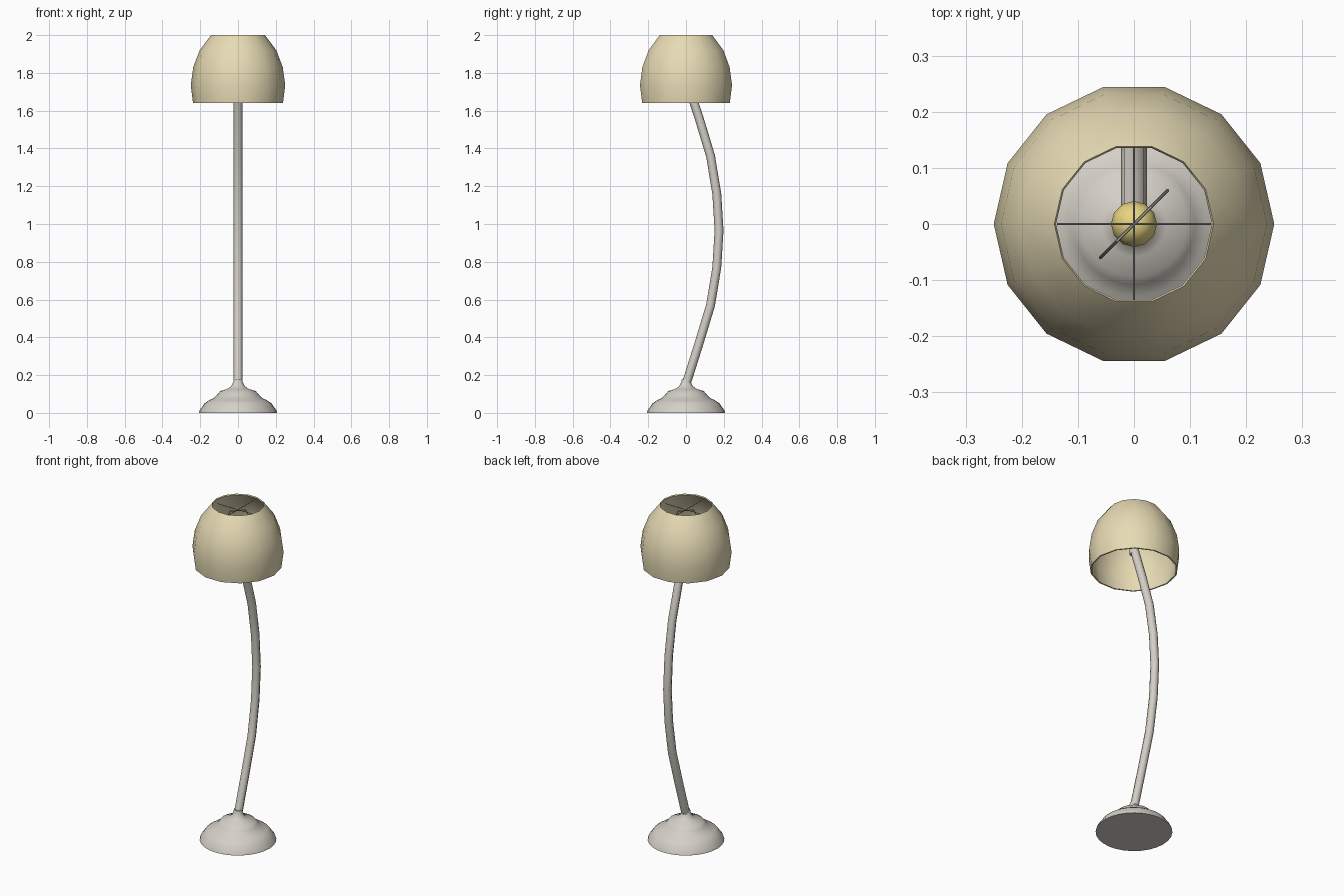
import bpy, math

if "Cube" in bpy.data.objects:
    bpy.data.objects.remove(bpy.data.objects["Cube"])


def material(name, color):
    m = bpy.data.materials.new(name)
    m.diffuse_color = color
    m.use_nodes = True
    m.node_tree.nodes["Principled BSDF"].inputs["Base Color"].default_value = m.diffuse_color
    return m


cream = material("cream_fabric", (0.80, 0.71, 0.46, 1))
stone = material("warm_grey", (0.66, 0.63, 0.57, 1))
gold = material("bulb_yellow", (0.80, 0.66, 0.22, 1))
steel = material("steel", (0.35, 0.35, 0.35, 1))


def finish(ob, mat, angle):
    ob.data.materials.append(mat)
    bpy.ops.object.select_all(action='DESELECT')
    ob.select_set(True)
    bpy.context.view_layer.objects.active = ob
    bpy.ops.object.shade_smooth_by_angle(angle=math.radians(angle))


def lathe(name, profile, mat, sides=14, closed=False, angle=40):
    """Spin (radius, z) points, listed bottom to top on the outside."""
    n = len(profile)
    verts = [(r * math.cos(a), r * math.sin(a), z)
             for r, z in profile
             for a in (2 * math.pi * i / sides for i in range(sides))]
    faces = []
    for j in range(n if closed else n - 1):
        k = (j + 1) % n
        for i in range(sides):
            h = (i + 1) % sides
            faces.append((j * sides + i, j * sides + h, k * sides + h, k * sides + i))
    if not closed:
        faces.append(tuple(reversed(range(sides))))
        faces.append(tuple(range((n - 1) * sides, n * sides)))
    me = bpy.data.meshes.new(name)
    me.from_pydata(verts, [], faces)
    ob = bpy.data.objects.new(name, me)
    bpy.context.collection.objects.link(ob)
    finish(ob, mat, angle)
    return ob


def tube(name, points, radius, mat, resolution=2):
    cu = bpy.data.curves.new(name, 'CURVE')
    cu.dimensions = '3D'
    cu.bevel_depth = radius
    cu.bevel_resolution = resolution
    cu.use_fill_caps = True
    sp = cu.splines.new('POLY')
    sp.points.add(len(points) - 1)
    for p, co in zip(sp.points, points):
        p.co = (*co, 1)
    ob = bpy.data.objects.new(name, cu)
    bpy.context.collection.objects.link(ob)
    bpy.ops.object.select_all(action='DESELECT')
    ob.select_set(True)
    bpy.context.view_layer.objects.active = ob
    bpy.ops.object.convert(target='MESH')
    ob = bpy.context.view_layer.objects.active
    finish(ob, mat, 50)
    return ob


# stepped base
lathe("base", [(0.208, 0), (0.203, 0.015), (0.188, 0.035), (0.178, 0.05), (0.155, 0.066),
               (0.128, 0.078), (0.108, 0.098), (0.094, 0.116), (0.058, 0.126),
               (0.035, 0.142), (0.025, 0.165), (0.022, 0.18)], stone, sides=28)

# bowed pole
tube("pole", [(0, 0.0, 0.15), (0, 0.068, 0.365), (0, 0.13, 0.57), (0, 0.163, 0.77),
              (0, 0.175, 0.965), (0, 0.163, 1.16), (0, 0.13, 1.36), (0, 0.068, 1.565),
              (0, 0.004, 1.76)], 0.0235, stone)

# open shade with a thin wall
outer = [(0.238, 1.64), (0.25, 1.735), (0.237, 1.83), (0.203, 1.92), (0.147, 1.994)]
inner = [(r - 0.008, z) for r, z in reversed(outer)]
lathe("shade", outer + [(0.142, 2.0)] + inner, cream, closed=True)

# socket and bulb
lathe("socket", [(0.024, 1.735), (0.026, 1.75), (0.026, 1.79), (0.02, 1.80)], stone)
lathe("bulb", [(0.018, 1.79), (0.022, 1.82), (0.037, 1.85), (0.041, 1.873),
               (0.034, 1.897), (0.015, 1.912)], gold, sides=12)

# diagonal harp around the bulb
half = [(0.02, 1.76), (0.06, 1.80), (0.06, 1.88), (0.03, 1.965)]
side = [(d, d, z) for d, z in half]
tube("harp", side + [(-x, -y, z) for x, y, z in reversed(side)], 0.003, steel, 1)

# crossed wires holding the shade
for name, a, b in (("spoke_x", (-0.137, 0, 1.97), (0.137, 0, 1.97)),
                   ("spoke_y", (0, -0.137, 1.97), (0, 0.137, 1.97))):
    tube(name, [a, b], 0.002, steel, 1)
